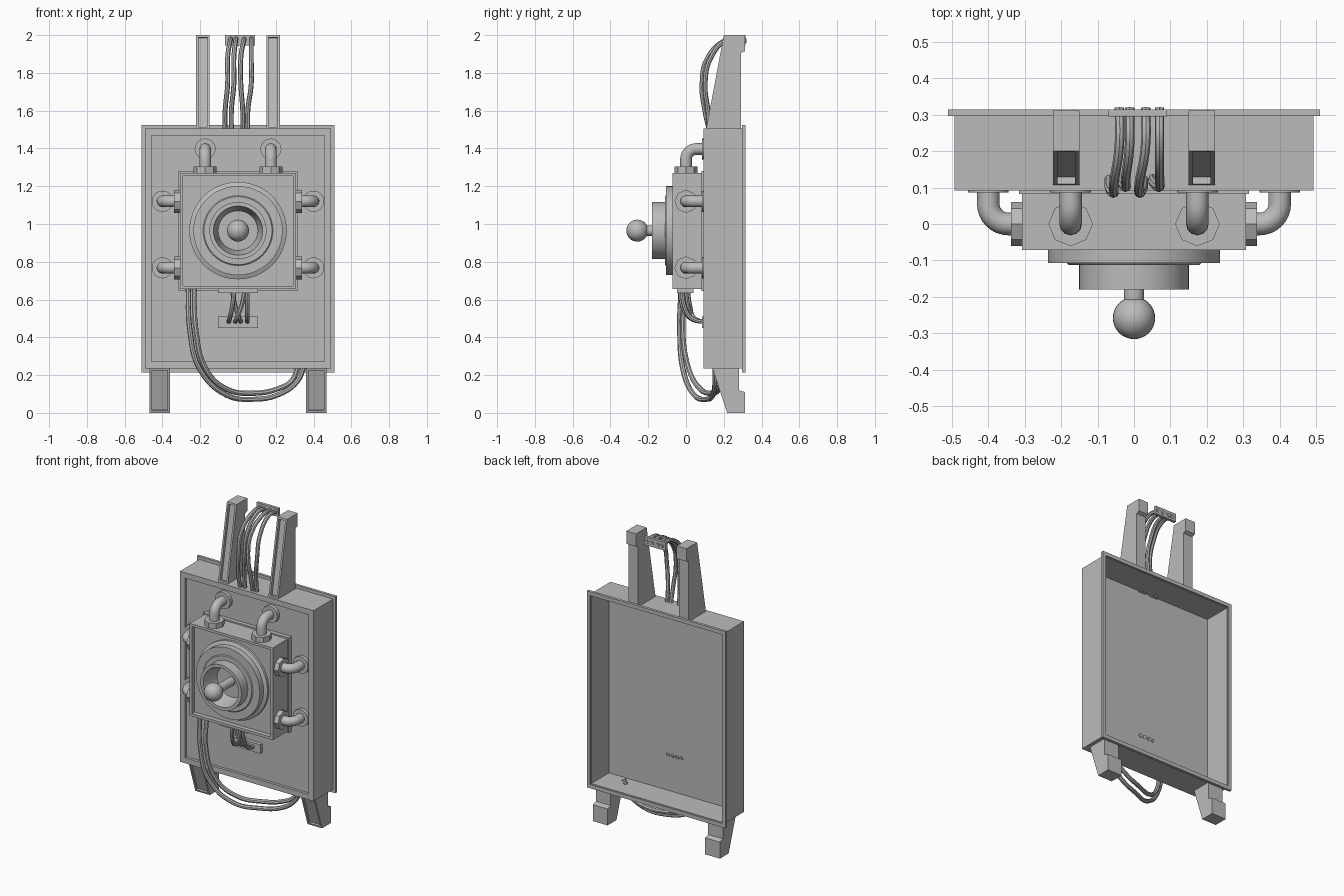
import bpy, bmesh, math
from mathutils import Vector, Matrix

if "Cube" in bpy.data.objects:
    bpy.data.objects.remove(bpy.data.objects["Cube"], do_unlink=True)

grey = bpy.data.materials.new("plain_grey")
grey.use_nodes = True
grey.diffuse_color = (0.5, 0.5, 0.5, 1)
grey.node_tree.nodes["Principled BSDF"].inputs["Base Color"].default_value = (0.5, 0.5, 0.5, 1)


def smooth(obj):
    bpy.ops.object.select_all(action='DESELECT')
    obj.select_set(True)
    bpy.context.view_layer.objects.active = obj
    bpy.ops.object.shade_smooth_by_angle(angle=math.radians(35))


def finish(name, bm, rounded=False):
    bmesh.ops.recalc_face_normals(bm, faces=bm.faces)
    mesh = bpy.data.meshes.new(name)
    bm.to_mesh(mesh)
    bm.free()
    mesh.materials.append(grey)
    obj = bpy.data.objects.new(name, mesh)
    bpy.context.collection.objects.link(obj)
    if rounded:
        smooth(obj)
    return obj


def recess(bm, sign, rim, depth):
    """Sink a panel into the face that looks most towards sign * y."""
    bm.normal_update()
    face = max(bm.faces, key=lambda f: f.normal.y * sign)
    normal = face.normal.copy()
    bmesh.ops.inset_region(bm, faces=[face], thickness=rim, use_even_offset=True)
    ext = bmesh.ops.extrude_face_region(bm, geom=[face])
    verts = [v for v in ext["geom"] if isinstance(v, bmesh.types.BMVert)]
    bmesh.ops.translate(bm, verts=verts, vec=-normal * depth)
    if face.is_valid:
        bmesh.ops.delete(bm, geom=[face], context='FACES_ONLY')


def box(name, lo, hi, front=None, back=None):
    lo, hi = Vector(lo), Vector(hi)
    bm = bmesh.new()
    bmesh.ops.create_cube(bm, size=1)
    for v in bm.verts:
        v.co = (lo + hi) / 2 + v.co * (hi - lo)
    if front:
        recess(bm, -1, *front)
    if back:
        recess(bm, 1, *back)
    return finish(name, bm)


def bracket(name, profile, x0, x1, rim, depth):
    """Side profile in y, z drawn out along x, with a sunken front."""
    bm = bmesh.new()
    face = bm.faces.new([bm.verts.new((x0, y, z)) for y, z in profile])
    ext = bmesh.ops.extrude_face_region(bm, geom=[face])
    verts = [v for v in ext["geom"] if isinstance(v, bmesh.types.BMVert)]
    bmesh.ops.translate(bm, verts=verts, vec=(x1 - x0, 0, 0))
    bmesh.ops.recalc_face_normals(bm, faces=bm.faces)
    recess(bm, -1, rim, depth)
    return finish(name, bm)


def cylinder(name, start, end, radius, sides=32):
    start, end = Vector(start), Vector(end)
    axis = end - start
    turn = axis.to_track_quat('Z', 'Y').to_matrix().to_4x4()
    bm = bmesh.new()
    bmesh.ops.create_cone(bm, cap_ends=True, segments=sides, radius1=radius, radius2=radius,
                          depth=axis.length, matrix=Matrix.Translation((start + end) / 2) @ turn)
    return finish(name, bm, True)


def tube(name, points, radius, curved=True):
    curve = bpy.data.curves.new(name, 'CURVE')
    curve.dimensions = '3D'
    curve.bevel_depth = radius
    curve.bevel_resolution = 2 if curved else 4
    curve.resolution_u = 6
    curve.use_fill_caps = True
    spline = curve.splines.new('BEZIER' if curved else 'POLY')
    pts = spline.bezier_points if curved else spline.points
    pts.add(len(points) - 1)
    for p, co in zip(pts, points):
        if curved:
            p.co = co
            p.handle_left_type = p.handle_right_type = 'AUTO'
        else:
            p.co = (*co, 1)
    curve.materials.append(grey)
    obj = bpy.data.objects.new(name, curve)
    bpy.context.collection.objects.link(obj)
    bpy.ops.object.select_all(action='DESELECT')
    obj.select_set(True)
    bpy.context.view_layer.objects.active = obj
    bpy.ops.object.convert(target='MESH')
    smooth(bpy.context.view_layer.objects.active)


def elbow(name, start, direction, reach):
    """Pipe leaving along direction, then bending back into the housing."""
    start, out, back = Vector(start), Vector(direction), Vector((0, 1, 0))
    bend = 0.055
    corner = start + out * reach
    centre = corner - out * bend + back * bend
    arc = [centre + out * bend * math.sin(a) - back * bend * math.cos(a)
           for a in (math.pi / 2 * i / 8 for i in range(9))]
    wall = Vector((corner.x, 0.113, corner.z))
    tube(name + "_pipe", [start, *arc, wall], 0.031, False)
    cylinder(name + "_collar", start - out * 0.01, start + out * 0.033, 0.061, 8)
    cylinder(name + "_wall_flange", wall - back * 0.027, wall, 0.056, 16)


# Housing: shallow tray, open at the back, with a flange round the opening
box("housing", (-0.493, 0.092, 0.235), (0.493, 0.305, 1.505), (0.036, 0.018), (0.008, 0.187))
for s, side in ((1, "left"), (-1, "right")):
    x0, x1 = sorted((s * 0.487, s * 0.511))
    box(side + "_flange", (x0, 0.297, 0.215), (x1, 0.315, 1.525))
for name, z in (("top", 1.5), ("bottom", 0.215)):
    box(name + "_flange", (-0.487, 0.297, z), (0.487, 0.315, z + 0.025))

# Feet and upper arms
foot = [(0.14, 0.237), (0.218, 0), (0.312, 0), (0.312, 0.11), (0.28, 0.12), (0.28, 0.237)]
arm = [(0.107, 1.503), (0.2, 2), (0.312, 2), (0.312, 1.915), (0.29, 1.905), (0.29, 1.503)]
for s, side in ((1, "left"), (-1, "right")):
    bracket(side + "_foot", foot, s * 0.36, s * 0.468, 0.012, 0.012)
    bracket(side + "_arm", arm, s * 0.15, s * 0.222, 0.012, 0.02)

# Control box on the front
box("control_box_back_plate", (-0.316, 0.083, 0.645), (0.316, 0.112, 1.28))
box("control_box", (-0.307, -0.072, 0.655), (0.307, 0.085, 1.27), (0.017, 0.03))

# Stepped dial with a conical well
dial = [(0.258, -0.04), (0.258, -0.058), (0.236, -0.068), (0.236, -0.107), (0.185, -0.107),
        (0.18, -0.112), (0.151, -0.112), (0.151, -0.18), (0.13, -0.18), (0.105, -0.07), (0, -0.07)]
mid = 0.965
bm = bmesh.new()
ring = [bm.verts.new((r, y, mid)) for r, y in dial]
edges = [bm.edges.new(pair) for pair in zip(ring, ring[1:])]
bmesh.ops.spin(bm, geom=ring + edges, cent=(0, 0, mid), axis=(0, 1, 0),
               angle=math.tau, steps=48)
bmesh.ops.remove_doubles(bm, verts=bm.verts, dist=0.0001)
finish("dial", bm, True)

# Knob on its stem
cylinder("knob_stem", (0, -0.065, mid), (0, -0.24, mid), 0.028)
bm = bmesh.new()
bmesh.ops.create_uvsphere(bm, u_segments=32, v_segments=16, radius=0.058,
                          matrix=Matrix.Translation((0, -0.258, mid)))
finish("knob", bm, True)

# Elbow pipes on the top and both sides of the control box
for s, side in ((1, "left"), (-1, "right")):
    elbow(side + "_top", (s * 0.174, 0, 1.272), (0, 0, 1), 0.125)
    for level, z in (("upper", 1.12), ("lower", 0.768)):
        elbow(side + "_" + level, (s * 0.305, 0, z), (s, 0, 0), 0.095)

# Lower connector, its socket plate and four short wires
box("lower_connector", (-0.105, -0.047, 0.635), (0.105, 0.04, 0.66))
box("socket_plate", (-0.105, 0.086, 0.45), (0.105, 0.114, 0.51))
for i, x in enumerate((-0.05, -0.017, 0.017, 0.05)):
    top = (-0.02, 0.035, -0.03, 0.05)[i]
    y = (-0.03, 0.0, 0.01, -0.02)[i]
    tube(f"short_wire_{i + 1}", [(top, y, 0.645), (top * 0.7 + x * 0.3, y + 0.01, 0.57),
         (x * 0.8 + top * 0.2, 0.04 + y / 2, 0.5), (x, 0.125, 0.48)], 0.012)

# Upper terminal and four arched wires
box("upper_terminal", (-0.07, 0.295, 1.945), (0.09, 0.314, 2.0))
for i, x in enumerate((-0.04, -0.012, 0.032, 0.07)):
    end = (-0.068, -0.035, 0.025, 0.052)[i]
    belly = (-0.055, -0.022, 0.015, 0.07)[i]
    y = 0.085 + 0.016 * (i % 2)
    tube(f"arched_wire_{i + 1}", [(x, 0.32, 1.97), (x, 0.22, 1.975), (belly, y + 0.03, 1.88),
         (belly, y, 1.74), (end, y + 0.015, 1.6), (end, 0.125, 1.49)], 0.013)

# Pair of long cables hanging below the housing
for i, d in enumerate((-0.016, 0.016)):
    tube(f"hanging_cable_{i + 1}", [(-0.247 + d, -0.01 + d, 0.66), (-0.24 + d, -0.025 + d / 2, 0.45),
         (-0.185 + d, 0.0 + d, 0.23), (-0.06, 0.06 + d, 0.11 + d), (0.08, 0.125 + d, 0.088 + d),
         (0.22, 0.16 + d, 0.115 + d), (0.3 - d, 0.17 + d, 0.17), (0.335 - d, 0.17 + d, 0.25)], 0.014)
